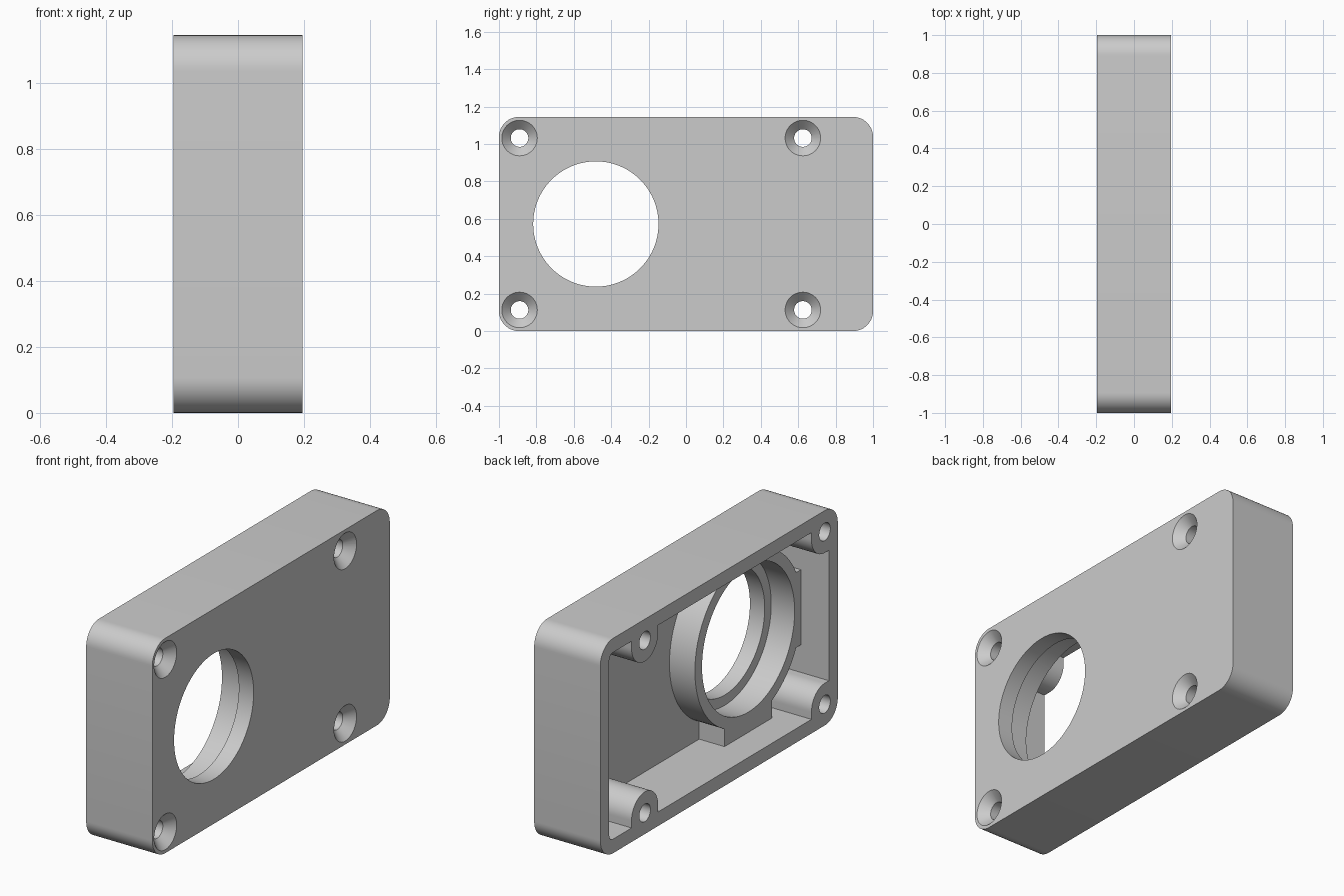
import bpy, bmesh, math

cube = bpy.data.objects.get("Cube")
if cube:
    bpy.data.objects.remove(cube, do_unlink=True)

# Main dimensions
HALF_X, HALF_Y, HEIGHT = 0.195, 1.0, 1.145
WALL, CORNER = 0.075, 0.107
FLOOR_X = 0.12                    # inside of the face plate
RING_X = -0.03                    # free end of the bearing ring
BORE = (-0.482, HEIGHT / 2)       # centre of the large opening (y, z)
SCREW_Y, SCREW_Z = (-0.89, 0.625), (0.113, HEIGHT - 0.113)
BOSS_R = 0.112

grey = bpy.data.materials.new("light_grey")
grey.use_nodes = True
grey.diffuse_color = (0.6, 0.6, 0.6, 1)
grey.node_tree.nodes["Principled BSDF"].inputs["Base Color"].default_value = (0.6, 0.6, 0.6, 1)


def to_object(name, bm):
    bmesh.ops.recalc_face_normals(bm, faces=bm.faces)
    mesh = bpy.data.meshes.new(name)
    bm.to_mesh(mesh)
    bm.free()
    mesh.materials.append(grey)
    obj = bpy.data.objects.new(name, mesh)
    bpy.context.collection.objects.link(obj)
    return obj


def block(name, xs, ys, zs, radius=0):
    """Box between limits, with the edges along x rounded."""
    bm = bmesh.new()
    bmesh.ops.create_cube(bm, size=1)
    for v in bm.verts:
        v.co = [lim[0] if c < 0 else lim[1] for c, lim in zip(v.co, (xs, ys, zs))]
    if radius:
        edges = [e for e in bm.edges if abs(e.verts[0].co.x - e.verts[1].co.x) > 0.01]
        bmesh.ops.bevel(bm, geom=edges, offset=radius, segments=12, profile=0.5, affect='EDGES')
    return to_object(name, bm)


def turned(name, centre, profile, sides=64):
    """Solid turned about an x axis; profile is a list of (x, radius)."""
    bm = bmesh.new()
    rings = []
    for x, r in profile:
        rings.append([bm.verts.new((x, centre[0] + r * math.cos(a), centre[1] + r * math.sin(a)))
                      for a in (2 * math.pi * i / sides for i in range(sides))])
    for a, b in zip(rings, rings[1:]):
        for i in range(sides):
            j = (i + 1) % sides
            bm.faces.new((a[i], a[j], b[j], b[i]))
    bm.faces.new(rings[0])
    bm.faces.new(rings[-1])
    return to_object(name, bm)


def cut(target, tool):
    """Subtract the tool from the target and discard the tool."""
    mod = target.modifiers.new("cut", 'BOOLEAN')
    mod.operation, mod.solver, mod.object = 'DIFFERENCE', 'EXACT', tool
    bpy.context.view_layer.objects.active = target
    bpy.ops.object.modifier_apply(modifier=mod.name)
    bpy.data.objects.remove(tool, do_unlink=True)


# Outer body and the cavity that opens towards -x
body = block("housing", (-HALF_X, HALF_X), (-HALF_Y, HALF_Y), (0, HEIGHT), CORNER)
cavity = block("cavity", (-0.3, FLOOR_X), (WALL - HALF_Y, HALF_Y - WALL),
               (WALL, HEIGHT - WALL), CORNER - WALL)

# Screw bosses, joined to the nearest walls
DEPTH = (-0.4, 0.16)
for y in SCREW_Y:
    for z in SCREW_Z:
        wall_z = -0.05 if z < HEIGHT / 2 else HEIGHT + 0.05
        cut(cavity, turned("boss", (y, z), [(x, BOSS_R) for x in DEPTH]))
        cut(cavity, block("boss_web", DEPTH, (y - BOSS_R, y + BOSS_R), sorted((z, wall_z))))
        if y < 0:
            cut(cavity, block("boss_side", DEPTH, (-1.1, y), (z - BOSS_R, z + BOSS_R)))

# Bearing ring with ribs reaching the top, bottom and end walls
RING_DEPTH = (RING_X, 0.16)
RIB = 0.2
cut(cavity, turned("ring", BORE, [(x, 0.45) for x in RING_DEPTH], 96))
cut(cavity, block("rib_vertical", RING_DEPTH, (BORE[0] - RIB, BORE[0] + RIB), (-0.05, HEIGHT + 0.05)))
cut(cavity, block("rib_end", RING_DEPTH, (-1.1, BORE[0]), (BORE[1] - RIB, BORE[1] + RIB)))
cut(body, cavity)

# Stepped bore through the plate and ring
cut(body, turned("bore", BORE, [(0.3, 0.335), (0.108, 0.335), (0.108, 0.39), (-0.3, 0.39)], 96))

# Countersunk screw holes
for y in SCREW_Y:
    for z in SCREW_Z:
        cut(body, turned("screw_hole", (y, z), [(HALF_X + 0.01, 0.105), (HALF_X - 0.048, 0.047),
                                                (-0.3, 0.047)], 48))

# Smooth curved walls, keep edges sharp
bpy.ops.object.select_all(action='DESELECT')
body.select_set(True)
bpy.context.view_layer.objects.active = body
bpy.ops.object.shade_smooth_by_angle(angle=math.radians(30))
